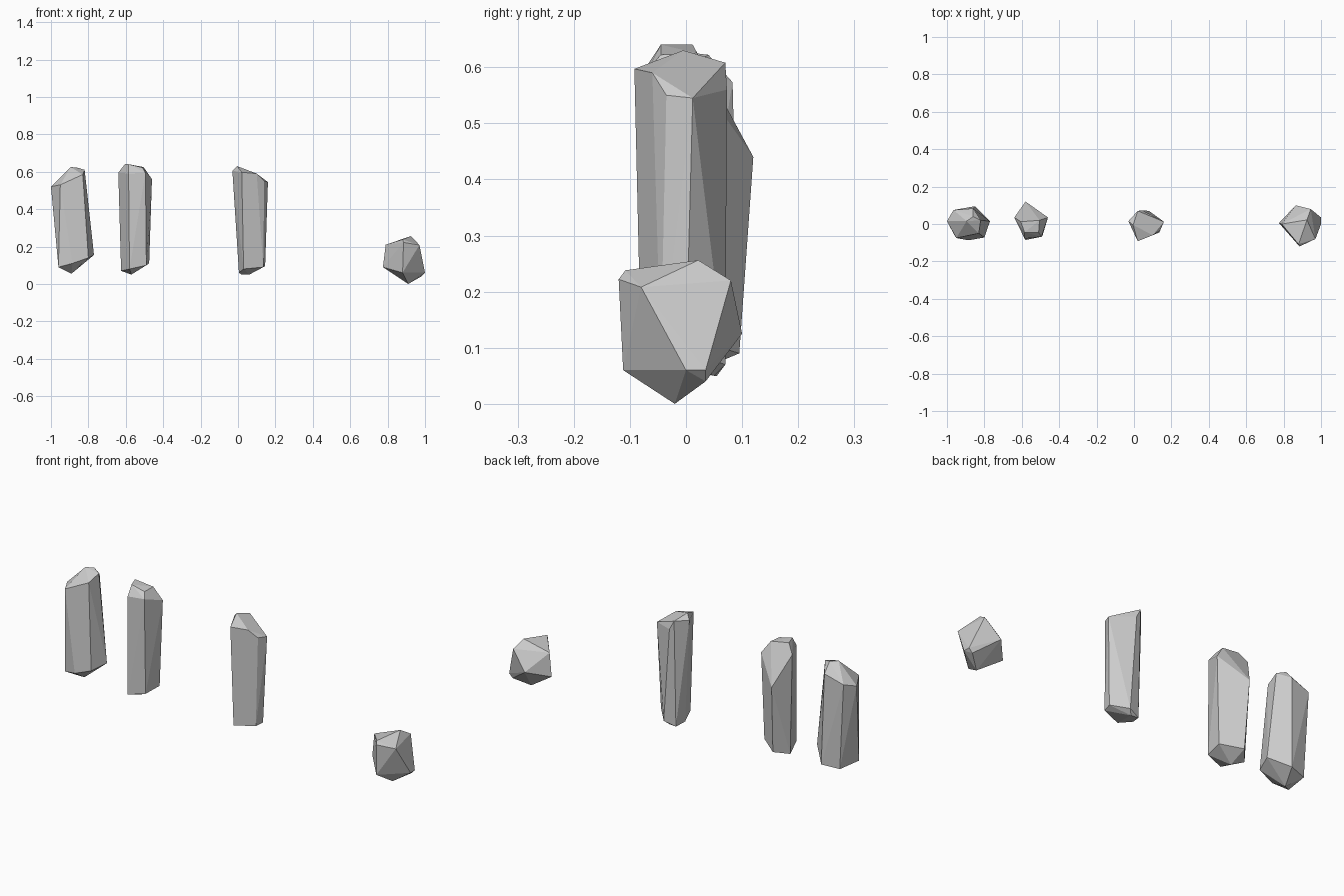
import bpy, bmesh


def stone(name, bottom, top):
    """Flat-faceted stone: convex hull of a lower and an upper set of corners."""
    bm = bmesh.new()
    for p in bottom + top:
        bm.verts.new(p)
    res = bmesh.ops.convex_hull(bm, input=bm.verts[:])
    inner = {g for g in res["geom_interior"] + res["geom_unused"]
             if isinstance(g, bmesh.types.BMVert)}
    bmesh.ops.delete(bm, geom=list(inner), context='VERTS')
    # merge nearly coplanar triangles into broad facets
    bmesh.ops.dissolve_limit(bm, angle_limit=0.09, verts=bm.verts[:], edges=bm.edges[:])
    bmesh.ops.recalc_face_normals(bm, faces=bm.faces[:])
    mesh = bpy.data.meshes.new(name)
    bm.to_mesh(mesh)
    bm.free()
    obj = bpy.data.objects.new(name, mesh)
    bpy.context.collection.objects.link(obj)
    return obj


# Leaning tall stone at the far left
stone("tall_stone_left",
      [(-.96, -.06, .09), (-.885, -.087, .11), (-.80, -.072, .14), (-.77, .015, .155),
       (-.85, .095, .10), (-.94, .07, .09), (-.89, 0, .055)],
      [(-1, .015, .52), (-.95, -.075, .53), (-.83, -.05, .585), (-.82, .02, .61),
       (-.895, .015, .625), (-.86, .04, .622), (-.965, .075, .54), (-.86, .083, .573)])

# Tall stone with a steep chamfer on its back
stone("tall_stone_middle",
      [(-.625, .03, .07), (-.58, -.085, .08), (-.57, 0, .05), (-.49, -.065, .10),
       (-.475, .03, .11), (-.57, .095, .09)],
      [(-.585, -.045, .64), (-.605, .012, .64), (-.505, .02, .625), (-.51, -.045, .622),
       (-.64, .035, .595), (-.585, -.078, .59), (-.495, -.068, .595), (-.46, .035, .56),
       (-.58, .12, .44)])

# Tall stone near the centre
stone("tall_stone_right",
      [(.145, 0, .095), (.135, -.045, .09), (.03, -.08, .08), (.06, .05, .05),
       (.005, 0, .06), (.02, .055, .05), (.08, .07, .07)],
      [(-.03, .015, .605), (-.005, -.005, .63), (.02, .07, .608), (.16, .012, .545),
       (.14, -.035, .55), (.10, -.06, .59), (.02, -.092, .597), (.045, .073, .56)])

# Small boulder at the far right
stone("small_boulder",
      [(.91, -.02, 0), (.98, .035, .04), (1, 0, .06), (1, .035, .06),
       (.88, -.112, .06), (.775, .005, .09), (.865, .10, .125)],
      [(.79, 0, .21), (.885, -.12, .222), (.88, -.108, .238), (.97, -.08, .208),
       (.925, .022, .256), (.945, .08, .22)])
